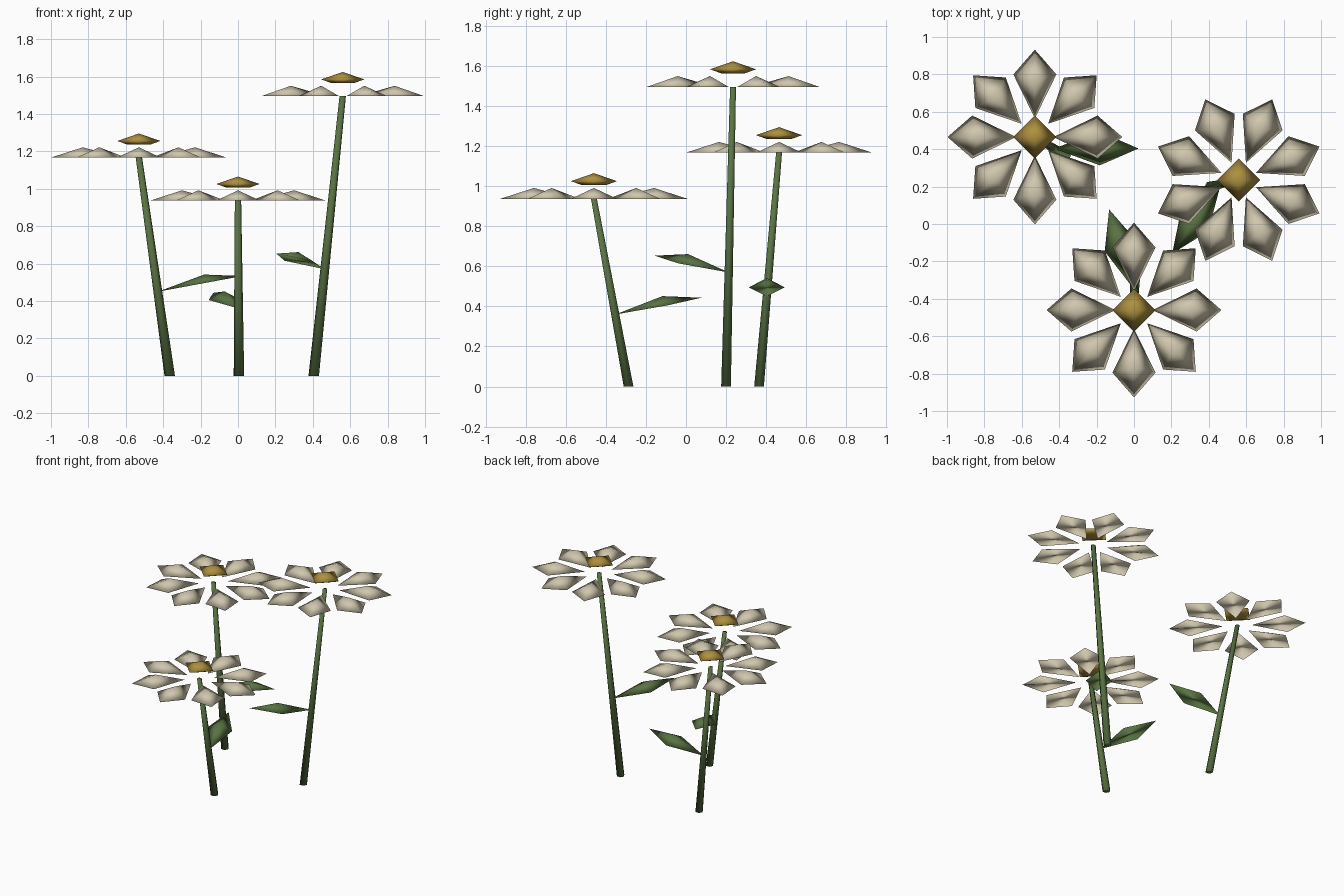
import bpy
import bmesh
from math import cos, sin, pi, radians
from mathutils import Vector, Matrix

cube = bpy.data.objects.get("Cube")
if cube:
    bpy.data.objects.remove(cube, do_unlink=True)


def make_material(name, rgb):
    mat = bpy.data.materials.new(name)
    mat.use_nodes = True
    colour = (*rgb, 1)
    mat.diffuse_color = colour
    bsdf = mat.node_tree.nodes["Principled BSDF"]
    bsdf.inputs["Base Color"].default_value = colour
    bsdf.inputs["Roughness"].default_value = 0.9
    return mat


cream = make_material("cream petal", (0.63, 0.57, 0.42))
gold = make_material("golden centre", (0.42, 0.28, 0.05))
green = make_material("leaf green", (0.10, 0.17, 0.055))


def finish(bm, name, mat):
    """Turn a bmesh into a softly shaded object."""
    bmesh.ops.recalc_face_normals(bm, faces=bm.faces)
    for face in bm.faces:
        face.smooth = True
    mesh = bpy.data.meshes.new(name)
    bm.to_mesh(mesh)
    bm.free()
    mesh.materials.append(mat)
    obj = bpy.data.objects.new(name, mesh)
    bpy.context.collection.objects.link(obj)
    return obj


def add_blade(bm, place, start, wide, end, half, ridge, height):
    """Closed kite with one raised point, along +x before placing."""
    points = [(start, 0, 0), (wide, -half, 0), (end, 0, 0), (wide, half, 0)]
    rim = [bm.verts.new(place @ Vector(p)) for p in points]
    top = bm.verts.new(place @ Vector((ridge, 0, height)))
    for i in range(4):
        bm.faces.new((rim[i], rim[(i + 1) % 4], top))
    # underside folds along the long axis
    bm.faces.new((rim[2], rim[1], rim[0]))
    bm.faces.new((rim[0], rim[3], rim[2]))


def petals(name, head, turn):
    bm = bmesh.new()
    for i in range(8):
        place = Matrix.Translation(head) @ Matrix.Rotation(turn + i * pi / 4, 4, 'Z')
        add_blade(bm, place, 0.1, 0.335, 0.467, 0.115, 0.30, 0.054)
    return finish(bm, name, cream)


def flower_centre(name, head):
    """Four-sided button: narrow base, wide rim, pointed top."""
    bm = bmesh.new()
    rings = []
    for radius, z in ((0.06, 0.068), (0.115, 0.088)):
        rings.append([bm.verts.new(head + Vector((radius * cos(i * pi / 2),
                                                  radius * sin(i * pi / 2), z)))
                      for i in range(4)])
    tip = bm.verts.new(head + Vector((0, 0, 0.128)))
    low, rim = rings
    bm.faces.new(low[::-1])
    for i in range(4):
        j = (i + 1) % 4
        bm.faces.new((low[i], low[j], rim[j], rim[i]))
        bm.faces.new((rim[i], rim[j], tip))
    return finish(bm, name, gold)


def stem(name, foot, head, sides=6):
    bm = bmesh.new()
    rings = []
    for centre, radius in ((foot, 0.028), (head, 0.017)):
        rings.append([bm.verts.new(centre + Vector((radius * cos(i * 2 * pi / sides),
                                                    radius * sin(i * 2 * pi / sides), 0)))
                      for i in range(sides)])
    low, high = rings
    for i in range(sides):
        j = (i + 1) % sides
        bm.faces.new((low[i], low[j], high[j], high[i]))
    bm.faces.new(low[::-1])
    bm.faces.new(high)
    return finish(bm, name, green)


def leaf(name, root, heading):
    bm = bmesh.new()
    place = (Matrix.Translation(root) @ Matrix.Rotation(heading, 4, 'Z')
             @ Matrix.Rotation(radians(-10.5), 4, 'Y'))
    add_blade(bm, place, 0, 0.25, 0.46, 0.09, 0.26, 0.045)
    return finish(bm, name, green)


# name, foot, head, petal turn, leaf height, leaf heading (degrees)
flowers = [
    ("right", (-0.365, 0.365, 0), (-0.53, 0.465, 1.168), 0, 0.45, 0),
    ("front", (0.005, -0.287, 0), (0, -0.46, 0.938), 0, 0.36, 107.5),
    ("left", (0.405, 0.2, 0), (0.56, 0.235, 1.497), 22.5, 0.57, 235),
]

for side, foot, head, turn, leaf_z, heading in flowers:
    foot, head = Vector(foot), Vector(head)
    stem(side + "_stem", foot, head)
    petals(side + "_petals", head, radians(turn))
    flower_centre(side + "_flower_centre", head)
    leaf(side + "_leaf", foot.lerp(head, leaf_z / head.z), radians(heading))
